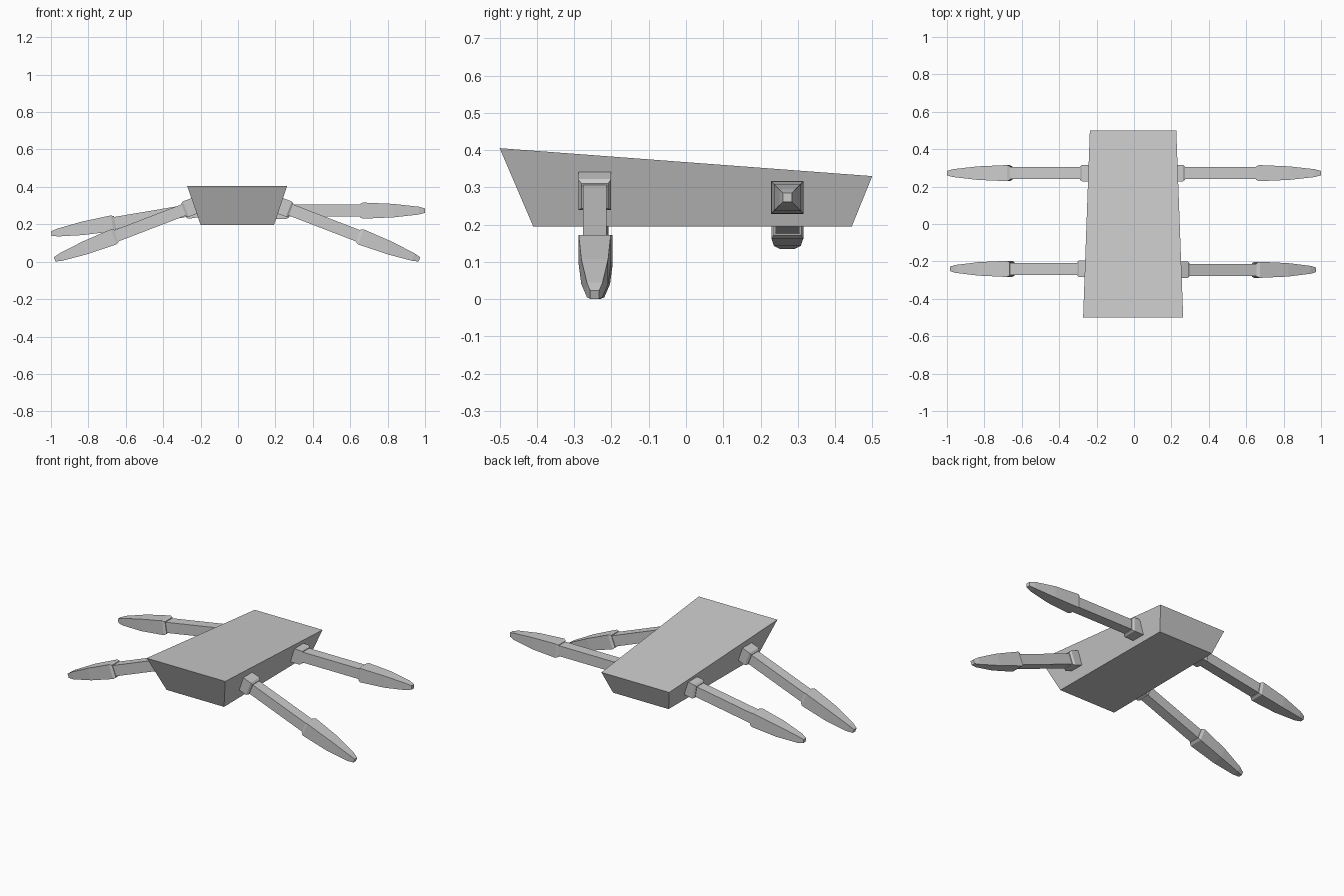
import bpy
from mathutils import Vector

if "Cube" in bpy.data.objects:
    bpy.data.objects.remove(bpy.data.objects["Cube"])

grey = bpy.data.materials.new("plain grey")
grey.diffuse_color = (0.6, 0.6, 0.6, 1)
grey.use_nodes = True
grey.node_tree.nodes["Principled BSDF"].inputs["Base Color"].default_value = grey.diffuse_color


def make(name, verts, faces):
    mesh = bpy.data.meshes.new(name)
    mesh.from_pydata(verts, [], faces)
    mesh.materials.append(grey)
    obj = bpy.data.objects.new(name, mesh)
    bpy.context.collection.objects.link(obj)
    return obj


def loft(name, rings):
    """Skin a stack of four-cornered rings and cap both ends."""
    verts = [v for ring in rings for v in ring]
    n = len(rings)
    faces = [(4 * i + j, 4 * i + (j + 1) % 4, 4 * i + 4 + (j + 1) % 4, 4 * i + 4 + j)
             for i in range(n - 1) for j in range(4)]
    faces += [(3, 2, 1, 0), tuple(range(4 * n - 4, 4 * n))]
    return make(name, verts, faces)


# Wedge-shaped body: flat bottom, wider top that slopes down to the back
bottom = [(-0.199, -0.41, 0.195), (0.192, -0.41, 0.195),
          (0.185, 0.445, 0.195), (-0.193, 0.445, 0.195)]
top = [(-0.272, -0.5, 0.405), (0.263, -0.5, 0.405),
       (0.226, 0.5, 0.33), (-0.236, 0.5, 0.33)]
loft("body", [bottom, top])

# Square sections along a leg: (fraction of leg length, half width)
sections = {
    "collar": [(-0.05, 0.044), (0.04, 0.044), (0.055, 0.036)],
    "arm": [(0.0, 0.032), (0.58, 0.032)],
    "foot": [(0.55, 0.036), (0.57, 0.043), (0.60, 0.042),
             (0.78, 0.036), (0.955, 0.021), (1.0, 0.012)],
}


def leg(name, y, hip, tip):
    """Square-section leg from hip (x, z) to tip (x, z)."""
    a, b = Vector((hip[0], y, hip[1])), Vector((tip[0], y, tip[1]))
    axis = (b - a).normalized()
    side = Vector((0, 1, 0))
    up = axis.cross(side)
    for part, profile in sections.items():
        rings = []
        for t, r in profile:
            c = a.lerp(b, t)
            rings.append([c + side * r * i + up * r * j
                          for i, j in ((-1, -1), (-1, 1), (1, 1), (1, -1))])
        obj = loft(name + "_" + part, rings)
        # section winding runs clockwise about the axis
        obj.data.flip_normals()


leg("front_right_leg", -0.245, (0.243, 0.292), (0.97, 0.012))
leg("front_left_leg", -0.24, (-0.25, 0.292), (-0.98, 0.012))
leg("back_right_leg", 0.272, (0.23, 0.273), (1.0, 0.273))
leg("back_left_leg", 0.272, (-0.24, 0.278), (-0.998, 0.15))
